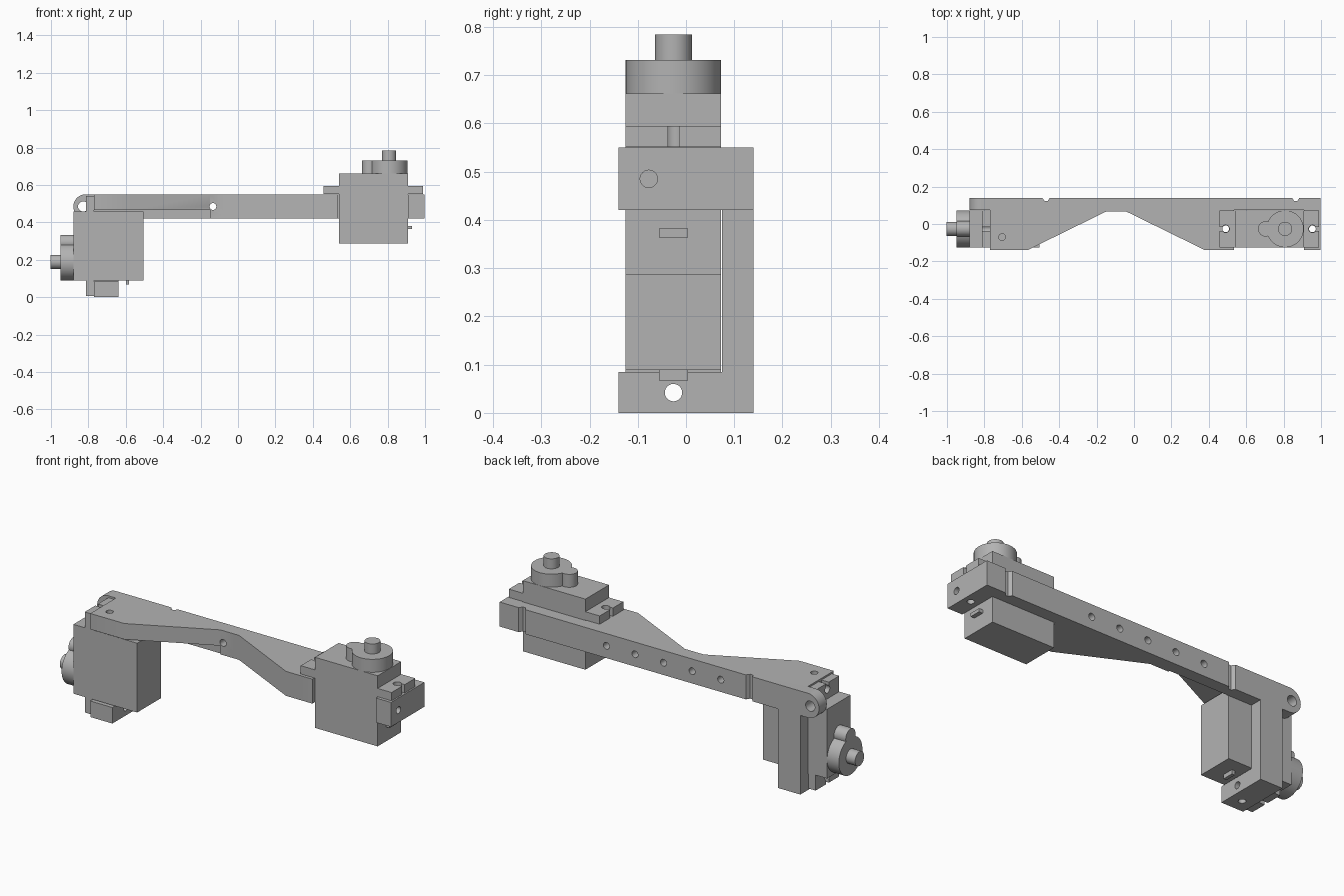
import bpy
import bmesh
from math import pi, cos, sin
from mathutils import Matrix, Vector

if "Cube" in bpy.data.objects:
    bpy.data.objects.remove(bpy.data.objects["Cube"], do_unlink=True)

grey = bpy.data.materials.new("plain grey")
grey.use_nodes = True
grey.diffuse_color = (0.45, 0.45, 0.45, 1)
grey.node_tree.nodes["Principled BSDF"].inputs["Base Color"].default_value = (0.45, 0.45, 0.45, 1)

AXIS_TURN = {"x": Matrix.Rotation(pi / 2, 4, "Y"),
             "y": Matrix.Rotation(-pi / 2, 4, "X"),
             "z": Matrix.Identity(4)}


def finish(name, bm):
    bmesh.ops.recalc_face_normals(bm, faces=bm.faces)
    mesh = bpy.data.meshes.new(name)
    bm.to_mesh(mesh)
    bm.free()
    mesh.materials.append(grey)
    obj = bpy.data.objects.new(name, mesh)
    bpy.context.collection.objects.link(obj)
    return obj


def box(name, x, y, z):
    bm = bmesh.new()
    bmesh.ops.create_cube(bm, size=1)
    for v in bm.verts:
        v.co = Vector([lo + (hi - lo) * (c + 0.5) for c, (lo, hi) in zip(v.co, (x, y, z))])
    return finish(name, bm)


def cylinder(name, axis, center, radius, length, sides=48):
    bm = bmesh.new()
    place = Matrix.Translation(center) @ AXIS_TURN[axis]
    bmesh.ops.create_cone(bm, cap_ends=True, segments=sides, radius1=radius,
                          radius2=radius, depth=length, matrix=place)
    return finish(name, bm)


def prism(name, outline, z0, z1):
    bm = bmesh.new()
    face = bm.faces.new([bm.verts.new((x, y, z0)) for x, y in outline])
    top = bmesh.ops.extrude_face_region(bm, geom=[face])["geom"]
    bmesh.ops.translate(bm, vec=(0, 0, z1 - z0),
                        verts=[g for g in top if isinstance(g, bmesh.types.BMVert)])
    return finish(name, bm)


def combine(target, others, operation):
    """Apply each helper to the target and remove it."""
    bpy.context.view_layer.objects.active = target
    for other in others:
        other.hide_render = True
        mod = target.modifiers.new("shape", "BOOLEAN")
        mod.operation, mod.solver, mod.object = operation, "EXACT", other
        bpy.ops.object.modifier_apply(modifier=mod.name)
        bpy.data.objects.remove(other, do_unlink=True)


def smooth(obj):
    bpy.ops.object.select_all(action="DESELECT")
    obj.select_set(True)
    bpy.context.view_layer.objects.active = obj
    bpy.ops.object.shade_smooth_by_angle(angle=0.5)


MID_Y = -0.026    # centre line of both motors
WALL_Y = 0.075    # inner face of the back rail
BEAM_Z = 0.485    # centre height of the beam
HOLE = 0.018


# Beam seen from above, with waist, motor bay and two back grooves
def groove(x):
    return [(x - 0.02, 0.14), (x - 0.008, 0.122), (x + 0.008, 0.122), (x + 0.02, 0.14)]


outline = [(-0.77, -0.14), (-0.57, -0.14), (-0.15, 0.066), (-0.04, 0.066), (0.38, -0.14),
           (0.535, -0.14), (0.535, WALL_Y), (0.91, WALL_Y), (0.91, -0.14), (0.997, -0.14),
           (0.997, 0.14)]
outline += groove(0.865)[::-1] + groove(-0.47)[::-1]
outline += [(-0.815, 0.14), (-0.815, WALL_Y), (-0.77, WALL_Y)]
bracket = prism("bracket", outline, 0.42, 0.55)

# Thinner wing above the left motor
combine(bracket, [box("wing_cut", (-0.9, -0.15), (-0.3, WALL_Y), (0.3, 0.466))], "DIFFERENCE")

# Rounded ear, drop leg and lower arm
combine(bracket, [
    cylinder("ear", "y", (-0.815, BEAM_Z, 0) and (-0.815, 0.1075, BEAM_Z), 0.065, 0.065),
    box("leg", (-0.77, -0.64), (WALL_Y, 0.14), (0, 0.5)),
    box("lower_arm", (-0.77, -0.64), (-0.14, 0.14), (0, 0.085))], "UNION")

# Holes for pivot, rail, screws and cables
holes = [cylinder("hole", "y", (-0.828, 0.1, BEAM_Z), 0.027, 0.2),
         cylinder("hole", "z", (-0.705, -0.07, 0.3), HOLE, 0.8),
         cylinder("hole", "x", (-0.705, MID_Y, 0.042), HOLE, 0.3),
         cylinder("hole", "x", (-0.72, MID_Y, 0.505), HOLE, 0.12),
         cylinder("hole", "x", (0.96, -0.077, BEAM_Z), HOLE, 0.2),
         cylinder("hole", "z", (0.49, MID_Y, 0.48), HOLE, 0.3),
         cylinder("hole", "z", (0.954, MID_Y, 0.48), HOLE, 0.3)]
holes += [cylinder("hole", "y", (0.37 - 0.168 * i, 0.11, BEAM_Z), HOLE, 0.1) for i in range(5)]
combine(bracket, holes, "DIFFERENCE")
smooth(bracket)


def servo(side, matrix):
    """Motor standing upright with its shaft up, then moved by the matrix."""
    y = (MID_Y - 0.099, MID_Y + 0.099)
    body = box(side + "_motor_body", (0.54, 0.908), y, (0.287, 0.662))

    # Mounting flange with open screw slots at both ends
    flange = box(side + "_motor_flange", (0.456, 0.99), y, (0.551, 0.595))
    slots = []
    for x, edge in ((0.49, 0.44), (0.954, 1.01)):
        slots.append(cylinder("slot", "z", (x, MID_Y, 0.57), 0.02, 0.2))
        slots.append(box("slot", (min(x, edge), max(x, edge)),
                         (MID_Y - 0.011, MID_Y + 0.011), (0.5, 0.65)))
    combine(flange, slots, "DIFFERENCE")

    # Gear housing, output shaft and cable plug
    housing = cylinder(side + "_gear_housing", "z", (0.808, MID_Y, 0.695), 0.099, 0.072, 64)
    combine(housing, [cylinder("gear", "z", (0.704, MID_Y, 0.695), 0.041, 0.072)], "UNION")
    shaft = cylinder(side + "_output_shaft", "z", (0.808, MID_Y, 0.755), 0.038, 0.058)
    plug = box(side + "_cable_plug", (0.9, 0.93), (MID_Y - 0.03, MID_Y + 0.03), (0.364, 0.382))
    for part in (body, flange, housing, shaft, plug):
        part.data.transform(matrix)
        smooth(part)


servo("left", Matrix.Identity(4))
# Second motor lies on its side with the shaft toward -x
turn = Matrix(((0, 0, -1), (0, -1, 0), (-1, 0, 0))).to_4x4()
servo("right", Matrix.Translation((-0.218, 2 * MID_Y, 0.997)) @ turn)
